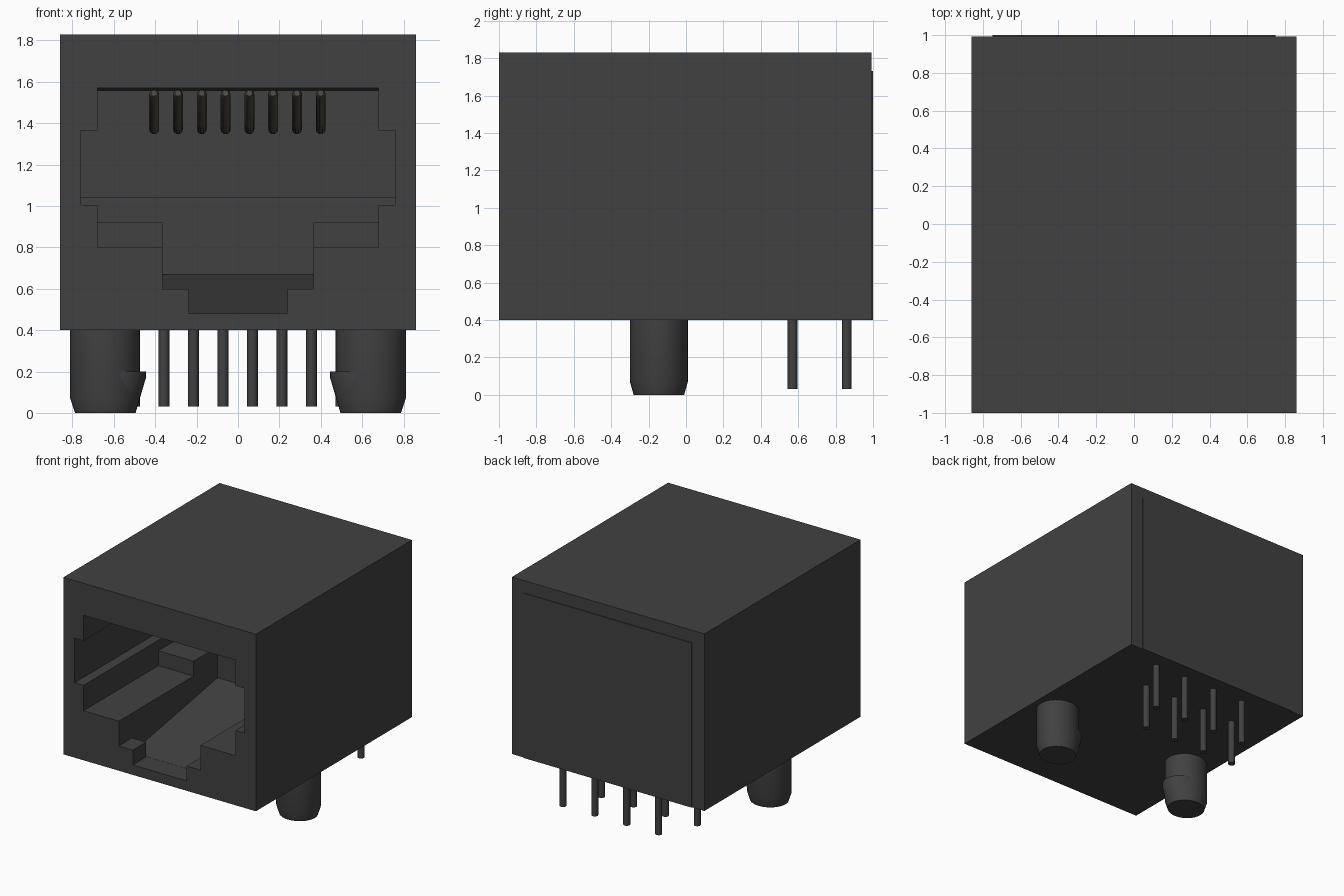
import bpy, bmesh, math
from mathutils import Vector

cube = bpy.data.objects.get("Cube")
if cube:
    bpy.data.objects.remove(cube, do_unlink=True)


def material(name, rgb):
    m = bpy.data.materials.new(name)
    m.use_nodes = True
    m.diffuse_color = (*rgb, 1)
    bsdf = m.node_tree.nodes["Principled BSDF"]
    bsdf.inputs["Base Color"].default_value = (*rgb, 1)
    bsdf.inputs["Roughness"].default_value = 0.6
    return m


PLASTIC = material("dark grey plastic", (0.053, 0.053, 0.053))
METAL = material("dull bronze metal", (0.075, 0.068, 0.055))


def make(name, bm, mat, smooth=False):
    bmesh.ops.recalc_face_normals(bm, faces=bm.faces)
    me = bpy.data.meshes.new(name)
    bm.to_mesh(me)
    bm.free()
    me.materials.append(mat)
    ob = bpy.data.objects.new(name, me)
    bpy.context.collection.objects.link(ob)
    if smooth:
        bpy.ops.object.select_all(action='DESELECT')
        ob.select_set(True)
        bpy.context.view_layer.objects.active = ob
        bpy.ops.object.shade_smooth_by_angle(angle=math.radians(35))
    return ob


def prism(name, half, yz, mat=PLASTIC):
    """Side profile in (y, z), extruded from x = -half to +half."""
    bm = bmesh.new()
    face = bm.faces.new([bm.verts.new((-half, y, z)) for y, z in yz])
    ext = bmesh.ops.extrude_face_region(bm, geom=[face])
    verts = [v for v in ext["geom"] if isinstance(v, bmesh.types.BMVert)]
    bmesh.ops.translate(bm, verts=verts, vec=(2 * half, 0, 0))
    return make(name, bm, mat)


def rect(y0, y1, z0, z1):
    return [(y0, z0), (y1, z0), (y1, z1), (y0, z1)]


def add_loft(bm, rings, sides):
    """Closed tube through elliptical rings (x, y, z, rx, ry)."""
    loops = []
    for x, y, z, rx, ry in rings:
        loops.append([bm.verts.new((x + rx * math.cos(2 * math.pi * i / sides),
                                    y + ry * math.sin(2 * math.pi * i / sides), z))
                      for i in range(sides)])
    for a, b in zip(loops, loops[1:]):
        for i in range(sides):
            j = (i + 1) % sides
            bm.faces.new((a[i], a[j], b[j], b[i]))
    bm.faces.new(loops[0])
    bm.faces.new(loops[-1])


# Housing with the stepped plug socket cut into its front
housing = prism("housing", 0.86, rect(-1, 0.993, 0.4, 1.83))
cuts = [
    (0.68, [(-1.1, 1.1), (0.45, 1.1), (0.45, 1.555), (-1.1, 1.572)]),   # upper opening
    (0.76, rect(-1.1, 0.45, 1.04, 1.365)),                            # side grooves
    (0.76, rect(-1.1, 0.26, 1.005, 1.2)),                             # groove floors
    (0.68, rect(-1.1, 0.26, 0.92, 1.2)),                              # rear shoulder
    (0.68, rect(-1.1, -0.045, 0.80, 1.2)),                            # front shoulder
    (0.365, [(-0.83, 0.48), (0.26, 0.67), (0.26, 1.2), (-0.83, 1.2)]),  # latch channel
    (0.365, rect(-1.1, -0.8, 0.60, 1.2)),                             # latch mouth
    (0.24, rect(-1.1, -0.825, 0.48, 1.2)),                            # latch notch
]
for half, yz in cuts:
    cutter = prism("socket_cutter", half, yz)
    cutter.hide_render = True
    mod = housing.modifiers.new("socket", 'BOOLEAN')
    mod.operation = 'DIFFERENCE'
    mod.solver = 'EXACT'
    mod.object = cutter
    bpy.context.view_layer.objects.active = housing
    bpy.ops.object.modifier_apply(modifier=mod.name)
    bpy.data.objects.remove(cutter, do_unlink=True)

# Rear cover plate, slightly proud of the housing
prism("rear_cover", 0.75, rect(0.985, 1.0, 0.4, 1.73))

# Mounting posts, each with a barb on the inner side
for side, label in ((1, "left"), (-1, "right")):
    bm = bmesh.new()
    add_loft(bm, [(side * 0.643, -0.145, 0.0, 0.145, 0.135),
                  (side * 0.643, -0.145, 0.07, 0.168, 0.155),
                  (side * 0.643, -0.145, 0.41, 0.168, 0.155)], 32)
    make(label + "_mounting_post", bm, PLASTIC, True)
    bm = bmesh.new()
    add_loft(bm, [(side * 0.63, -0.145, 0.0, 0.135, 0.125),
                  (side * 0.595, -0.145, 0.17, 0.15, 0.14),
                  (side * 0.595, -0.145, 0.20, 0.15, 0.14)], 32)
    make(label + "_post_barb", bm, PLASTIC, True)

# Eight solder pins in two staggered rows
for i in range(8):
    bm = bmesh.new()
    y = 0.86 if i % 2 else 0.57
    add_loft(bm, [(-0.5 + i * 0.1425, y, 0.03, 0.026, 0.026),
                  (-0.5 + i * 0.1425, y, 0.42, 0.026, 0.026)], 12)
    make(f"solder_pin_{i + 1}", bm, PLASTIC, True)

# Eight slanted spring contacts under the socket ceiling
start, end = Vector((0, -0.55, 1.545)), Vector((0, 0.2, 1.37))
aim = Vector((0, 0, 1)).rotation_difference(end - start)
for i in range(8):
    bm = bmesh.new()
    add_loft(bm, [(0, 0, 0, 0.015, 0.015), (0, 0, 0.02, 0.024, 0.024),
                  (0, 0, (end - start).length, 0.024, 0.024)], 10)
    bmesh.ops.rotate(bm, verts=bm.verts, cent=(0, 0, 0), matrix=aim.to_matrix())
    bmesh.ops.translate(bm, verts=bm.verts, vec=start + Vector((-0.405 + i * 0.115, 0, 0)))
    make(f"spring_contact_{i + 1}", bm, METAL, True)
